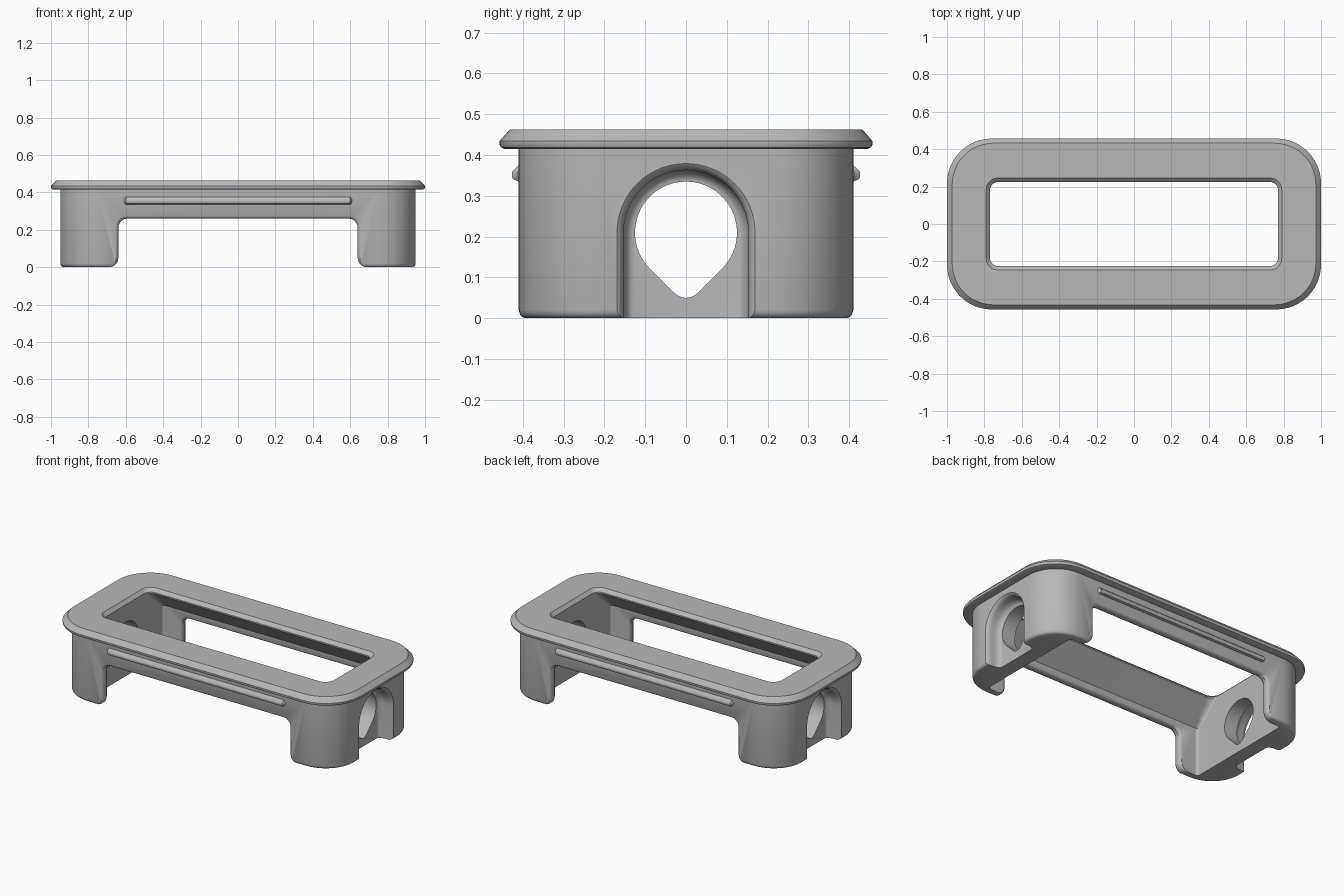
import bpy, bmesh
from math import sin, cos, pi, radians

cube = bpy.data.objects.get("Cube")
if cube:
    bpy.data.objects.remove(cube, do_unlink=True)

grey = bpy.data.materials.new("plain grey")
grey.use_nodes = True
colour = (0.48, 0.48, 0.48, 1)
grey.diffuse_color = colour
grey.node_tree.nodes["Principled BSDF"].inputs["Base Color"].default_value = colour


def loft(name, loops):
    """Closed solid through matching point loops."""
    bm = bmesh.new()
    rings = [[bm.verts.new(p) for p in loop] for loop in loops]
    n = len(rings[0])
    for a, b in zip(rings, rings[1:]):
        for i in range(n):
            j = (i + 1) % n
            bm.faces.new((a[i], a[j], b[j], b[i]))
    bm.faces.new(rings[0])
    bm.faces.new(rings[-1])
    bmesh.ops.recalc_face_normals(bm, faces=bm.faces[:])
    mesh = bpy.data.meshes.new(name)
    bm.to_mesh(mesh)
    bm.free()
    mesh.materials.append(grey)
    obj = bpy.data.objects.new(name, mesh)
    bpy.context.collection.objects.link(obj)
    return obj


def arc(cx, cy, r, start, end, steps):
    angles = [radians(start + (end - start) * i / steps) for i in range(steps + 1)]
    return [(cx + r * cos(a), cy + r * sin(a)) for a in angles]


def rounded_rect(hx, hy, r, z):
    pts = []
    for sx, sy, start in ((1, 1, 0), (-1, 1, 90), (-1, -1, 180), (1, -1, 270)):
        pts += arc(sx * (hx - r), sy * (hy - r), r, start, start + 90, 12)
    return [(x, y, z) for x, y in pts]


def smooth(obj):
    bpy.ops.object.select_all(action='DESELECT')
    obj.select_set(True)
    bpy.context.view_layer.objects.active = obj
    bpy.ops.object.shade_smooth_by_angle(angle=radians(32))


# Solid body with the overhanging lip
frame = loft("frame", [rounded_rect(*s) for s in (
    (0.932, 0.392, 0.182, 0), (0.941, 0.401, 0.191, 0.003),
    (0.947, 0.407, 0.197, 0.009), (0.95, 0.41, 0.2, 0.02),
    (0.95, 0.41, 0.2, 0.415), (0.988, 0.445, 0.23, 0.415),
    (0.997, 0.454, 0.238, 0.419), (1, 0.457, 0.24, 0.426),
    (1, 0.457, 0.24, 0.434), (0.996, 0.453, 0.237, 0.439),
    (0.972, 0.432, 0.22, 0.463))])

# Inner cavity: wide below, sloping in to the top opening
cavity = loft("cavity_cutter", [rounded_rect(*s) for s in (
    (0.77, 0.36, 0.02, -0.1), (0.77, 0.36, 0.02, 0.305),
    (0.77, 0.225, 0.045, 0.435), (0.77, 0.225, 0.045, 0.443),
    (0.79, 0.245, 0.06, 0.463), (0.79, 0.245, 0.06, 0.5))])


# Opening between the legs, with softened edges on each long wall
def leg_gap(y, o):
    x, top, r = 0.64 + o, 0.26 + o, 0.05
    half = [(x + r, -0.1)]
    half += arc(x + r, r, r, 270, 180, 8)
    half += arc(x - r, top - r, r, 0, 90, 8)
    pts = half + [(-px, pz) for px, pz in reversed(half)]
    return [(px, y, pz) for px, pz in pts]


wall = [(0.5, 0.014), (0.411, 0.014), (0.406, 0.006), (0.394, 0),
        (0.374, 0), (0.364, 0.006), (0.359, 0.014)]
gap = loft("leg_gap_cutter", [leg_gap(y, o) for y, o in wall]
           + [leg_gap(-y, o) for y, o in reversed(wall)])
cutters = [cavity, gap]


# Arched recess and drop-shaped hole through each end
def arch(x, r):
    pts = [(r, -0.1)] + arc(0, 0.21, r, 0, 180, 32) + [(-r, -0.1)]
    return [(x, y, z) for y, z in pts]


drop = arc(0, 0.21, 0.125, -45, 225, 40) + arc(0, 0.09, 0.04, 225, 315, 10)
for side in (1, -1):
    cutters.append(loft("arch_cutter", [arch(side * x, r) for x, r in (
        (1.05, 0.172), (0.952, 0.172), (0.945, 0.162), (0.935, 0.156),
        (0.92, 0.153), (0.895, 0.153), (0.878, 0.148), (0.866, 0.14),
        (0.861, 0.13))]))
    cutters.append(loft("hole_cutter", [
        [(side * x, y, z) for y, z in drop] for x in (0.7, 0.9)]))

bpy.context.view_layer.objects.active = frame
for cutter in cutters:
    cutter.hide_render = True
    mod = frame.modifiers.new("cut", 'BOOLEAN')
    mod.operation = 'DIFFERENCE'
    mod.solver = 'EXACT'
    mod.object = cutter
    bpy.ops.object.modifier_apply(modifier=mod.name)
    bpy.data.objects.remove(cutter, do_unlink=True)
smooth(frame)

# Snap ridges along both long walls
ridge_profile = [(0.4, 0.376), (0.41, 0.376), (0.425, 0.361), (0.427, 0.355),
                 (0.427, 0.347), (0.423, 0.34), (0.41, 0.335), (0.4, 0.335)]
for name, side in (("front_ridge", -1), ("back_ridge", 1)):
    loops = []
    for x, s in ((-0.61, 0.5), (-0.6, 1), (0.6, 1), (0.61, 0.5)):
        loops.append([(x, side * (0.4 + (y - 0.4) * s), 0.355 + (z - 0.355) * s)
                      for y, z in ridge_profile])
    smooth(loft(name, loops))
